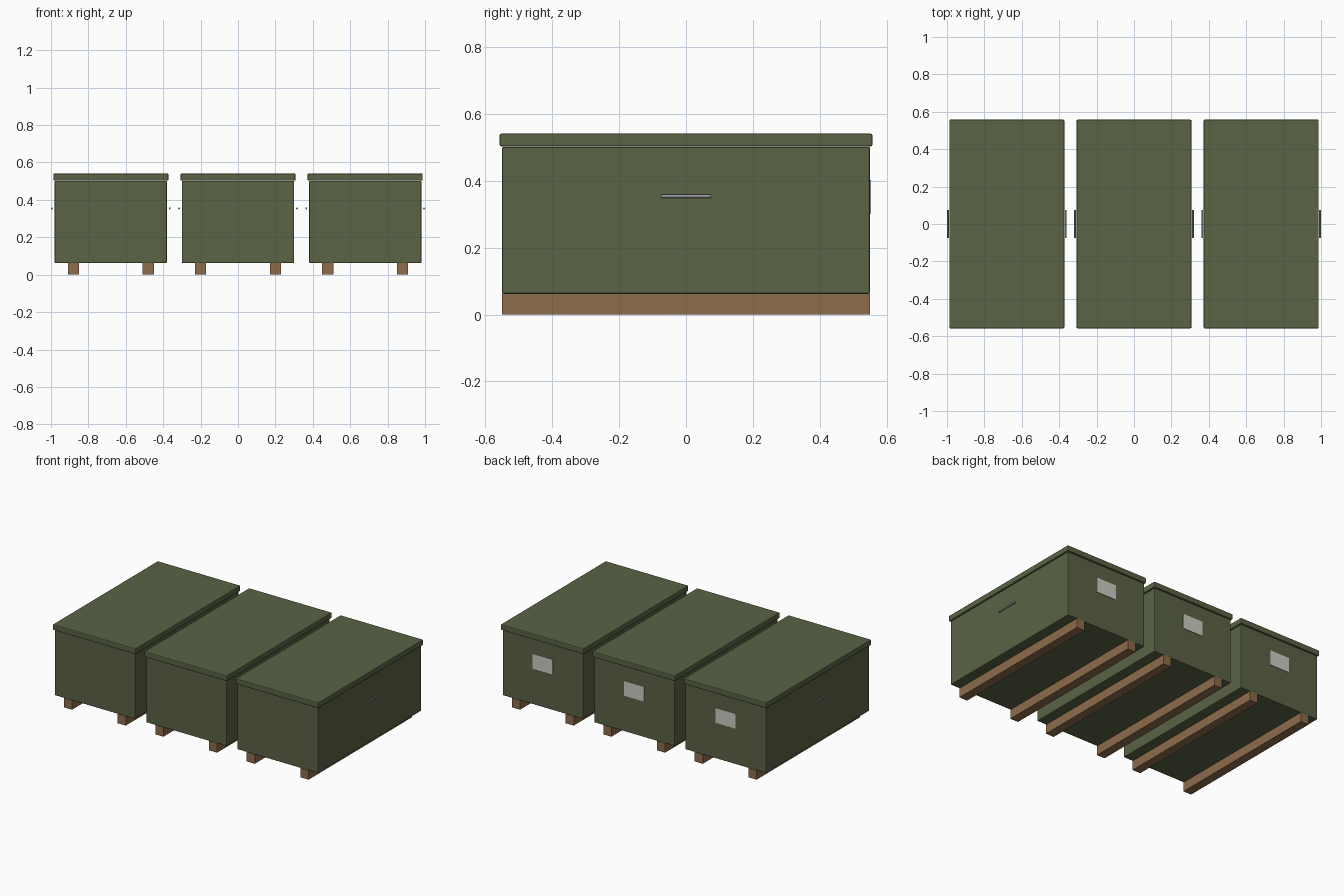
import bpy, math

if "Cube" in bpy.data.objects:
    bpy.data.objects.remove(bpy.data.objects["Cube"])


def material(name, color):
    m = bpy.data.materials.new(name)
    m.diffuse_color = (*color, 1)
    m.use_nodes = True
    m.node_tree.nodes["Principled BSDF"].inputs["Base Color"].default_value = m.diffuse_color
    return m


GREEN = material("olive_paint", (0.10, 0.125, 0.06))
WOOD = material("wood", (0.27, 0.15, 0.07))
LABEL = material("label_grey", (0.62, 0.60, 0.55))
STEEL = material("steel", (0.30, 0.30, 0.31))


def box(name, center, size, mat, bevel=0.0):
    bpy.ops.mesh.primitive_cube_add(size=1, location=center)
    ob = bpy.context.object
    ob.name = name
    ob.scale = size
    bpy.ops.object.transform_apply(location=False, rotation=False, scale=True)
    ob.data.materials.append(mat)
    if bevel:
        b = ob.modifiers.new("edge_bevel", 'BEVEL')
        b.width = bevel
        b.segments = 2
    return ob


def bar(name, center, radius, length, mat):
    bpy.ops.mesh.primitive_cylinder_add(vertices=12, radius=radius, depth=length,
                                        location=center, rotation=(math.pi / 2, 0, 0))
    ob = bpy.context.object
    ob.name = name
    ob.data.materials.append(mat)
    bpy.ops.object.shade_smooth_by_angle()


def crate(tag, x):
    # Body and overhanging lid
    box(f"crate_body_{tag}", (x, 0, 0.282), (0.60, 1.10, 0.44), GREEN, 0.005)
    box(f"crate_lid_{tag}", (x, 0, 0.522), (0.615, 1.115, 0.038), GREEN, 0.005)
    # Wooden runners and carrying bars on both sides
    for side, s in (("left", -1), ("right", 1)):
        box(f"runner_{tag}_{side}", (x + s * 0.20, 0, 0.0315), (0.06, 1.10, 0.063), WOOD)
        bar(f"handle_{tag}_{side}", (x + s * 0.315, 0, 0.354), 0.005, 0.15, STEEL)
    # Label plate on the back end
    box(f"label_plate_{tag}", (x, 0.551, 0.353), (0.15, 0.004, 0.10), LABEL)


# Row of three crates
for tag, x in (("left", -0.68), ("middle", 0.0), ("right", 0.68)):
    crate(tag, x)
